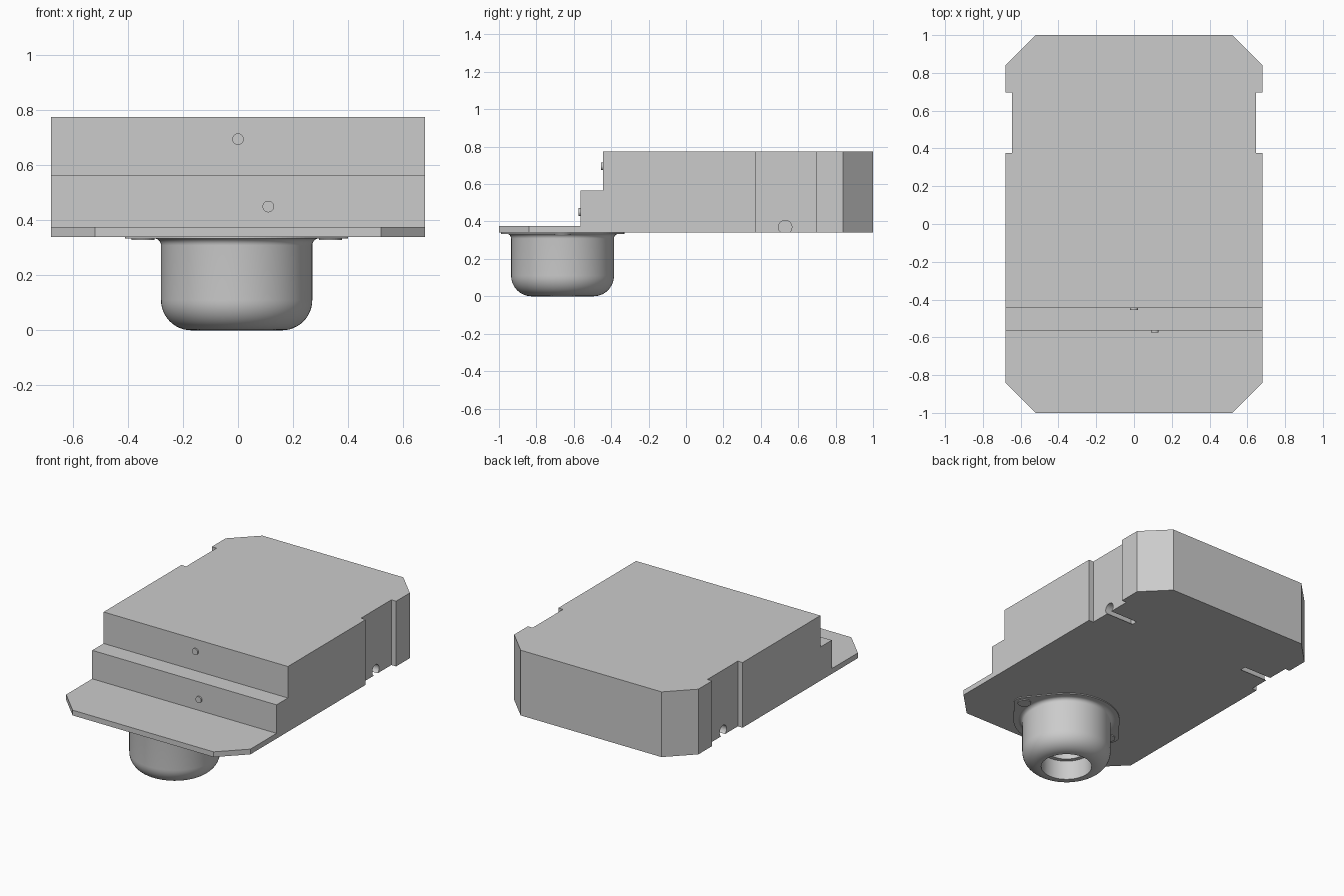
import bpy, bmesh, math

if "Cube" in bpy.data.objects:
    bpy.data.objects.remove(bpy.data.objects["Cube"])

grey = bpy.data.materials.new("light_grey")
grey.use_nodes = True
colour = (0.6, 0.6, 0.6, 1)
grey.diffuse_color = colour
grey.node_tree.nodes["Principled BSDF"].inputs["Base Color"].default_value = colour


def finish(name, bm):
    bmesh.ops.recalc_face_normals(bm, faces=bm.faces)
    mesh = bpy.data.meshes.new(name)
    bm.to_mesh(mesh)
    bm.free()
    obj = bpy.data.objects.new(name, mesh)
    bpy.context.collection.objects.link(obj)
    mesh.materials.append(grey)
    return obj


def prism(name, points, low, high, place=lambda a, b, c: (a, b, c)):
    """Extrude a 2D outline between two levels."""
    bm = bmesh.new()
    face = bm.faces.new([bm.verts.new(place(a, b, low)) for a, b in points])
    ext = bmesh.ops.extrude_face_region(bm, geom=[face])
    move = [p - q for p, q in zip(place(0, 0, high), place(0, 0, low))]
    bmesh.ops.translate(bm, vec=move,
                        verts=[v for v in ext["geom"] if isinstance(v, bmesh.types.BMVert)])
    return finish(name, bm)


def arc(cx, cy, r, start, end, steps):
    return [(cx + r * math.cos(math.radians(start + (end - start) * i / steps)),
             cy + r * math.sin(math.radians(start + (end - start) * i / steps)))
            for i in range(steps + 1)]


def circle(cx, cy, r, steps=32):
    return arc(cx, cy, r, 0, 360, steps)[:-1]


def along_x(a, b, c):
    return (c, a, b)


def along_y(a, b, c):
    return (a, c, b)


def boolean(obj, cutter, operation):
    mod = obj.modifiers.new(cutter.name, "BOOLEAN")
    mod.operation = operation
    mod.solver = "EXACT"
    mod.object = cutter
    cutter.hide_render = True
    cutter.hide_set(True)


# Housing: stepped side profile trimmed to the chamfered, notched footprint
half = [(0.52, -1), (0.68, -0.84), (0.68, 0.375), (0.645, 0.375),
        (0.645, 0.695), (0.68, 0.695), (0.68, 0.84), (0.52, 1)]
outline = half + [(-x, y) for x, y in reversed(half)]
housing = prism("housing", outline, 0.34, 0.775)
steps = [(-1.1, 0.375), (-0.565, 0.375), (-0.565, 0.565), (-0.445, 0.565),
         (-0.445, 0.9), (-1.1, 0.9)]
boolean(housing, prism("step_cutter", steps, -0.8, 0.8, along_x), "DIFFERENCE")

# Side holes that break through the underside as slots
for side, name in ((1, "left"), (-1, "right")):
    hole = prism(name + "_hole_cutter", circle(0.53, 0.37, 0.036), side * 0.44, side * 0.8, along_x)
    boolean(housing, hole, "DIFFERENCE")

bpy.context.view_layer.objects.active = housing
for mod in [m.name for m in housing.modifiers]:
    bpy.ops.object.modifier_apply(modifier=mod)
for obj in [o for o in bpy.data.objects if o.name.endswith("_cutter")]:
    bpy.data.objects.remove(obj)

# Small round buttons on the step fronts
prism("upper_button", circle(0, 0.695, 0.021), -0.455, -0.44, along_y)
prism("lower_button", circle(0.11, 0.45, 0.021), -0.575, -0.56, along_y)

# Two-eared mounting flange
CX, CY = -0.005, -0.66
flange = (arc(CX + 0.341, CY, 0.064, -38, 38, 10) + arc(CX, CY, 0.33, 38, 142, 28)
          + arc(CX - 0.341, CY, 0.064, 142, 218, 10) + arc(CX, CY, 0.33, 218, 322, 28))
prism("mounting_flange", flange, 0.334, 0.341)
for side, name in ((1, "left"), (-1, "right")):
    prism(name + "_flange_screw", circle(CX + side * 0.341, CY, 0.042), 0.328, 0.336)

# Barrel: hollow cup with a rounded lower rim and a stepped bore
profile = [(0, 0.3), (0.13, 0.3), (0.13, 0.13), (0.157, 0.13), (0.157, 0)]
profile += arc(0.165, 0.11, 0.11, -90, 0, 12)
profile += [(x, z) for x, z in arc(0.3, 0.309, 0.025, 180, 90, 6)]
bm = bmesh.new()
verts = [bm.verts.new((x, 0, z)) for x, z in profile]
edges = [bm.edges.new(pair) for pair in zip(verts, verts[1:])]
bmesh.ops.spin(bm, geom=verts + edges, cent=(0, 0, 0), axis=(0, 0, 1),
               angle=math.tau, steps=64)
bmesh.ops.remove_doubles(bm, verts=bm.verts, dist=0.0005)
barrel = finish("barrel", bm)
barrel.location = (CX, CY, 0)
bpy.ops.object.select_all(action="DESELECT")
barrel.select_set(True)
bpy.context.view_layer.objects.active = barrel
bpy.ops.object.shade_smooth_by_angle(angle=math.radians(35))
